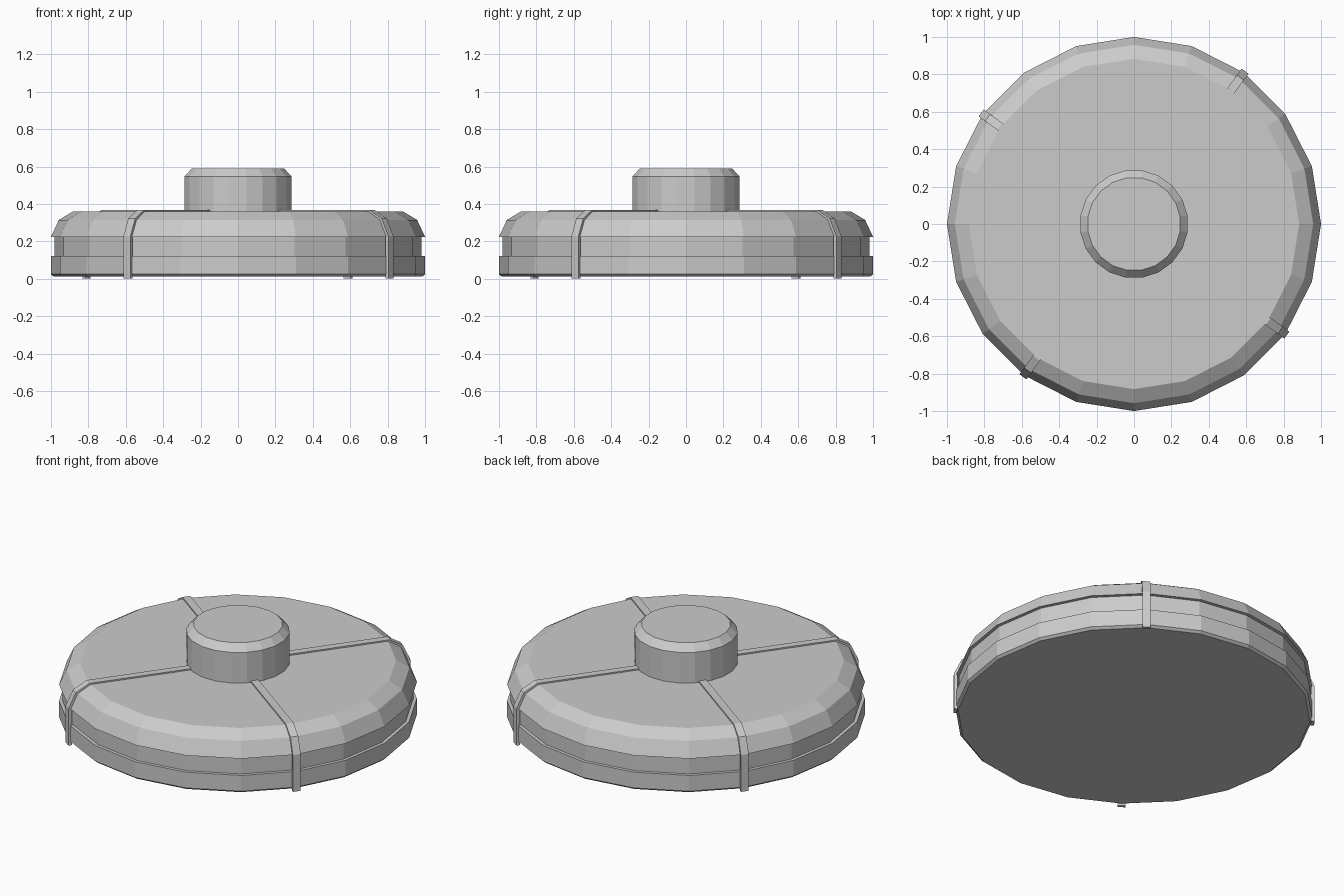
import bpy, bmesh
from math import sin, cos, radians, pi

if "Cube" in bpy.data.objects:
    bpy.data.objects.remove(bpy.data.objects["Cube"])


def make_object(name, bm):
    bmesh.ops.recalc_face_normals(bm, faces=bm.faces)
    mesh = bpy.data.meshes.new(name)
    bm.to_mesh(mesh)
    bm.free()
    obj = bpy.data.objects.new(name, mesh)
    bpy.context.collection.objects.link(obj)
    return obj


def turned(name, profile, sides=20, offset=0.0):
    """Closed faceted solid turned from (radius, z) points, bottom to top."""
    bm = bmesh.new()
    angles = [offset + 2 * pi * i / sides for i in range(sides)]
    rings = [[bm.verts.new((r * cos(a), r * sin(a), z)) for a in angles]
             for r, z in profile]
    for low, high in zip(rings, rings[1:]):
        for i in range(sides):
            j = (i + 1) % sides
            bm.faces.new((low[i], low[j], high[j], high[i]))
    bm.faces.new(rings[0][::-1])
    bm.faces.new(rings[-1])
    return make_object(name, bm)


def strap(name, angle, width=0.046):
    """Thin bent band running from the hub over the rim and down the side."""
    outer = [(0.26, 0.368), (0.887, 0.368), (0.967, 0.322), (1.01, 0.23), (1.01, 0.003)]
    inner = [(0.26, 0.35), (0.88, 0.35), (0.95, 0.31), (0.99, 0.225), (0.99, 0.003)]
    bm = bmesh.new()

    def row(points, side):
        return [bm.verts.new((r, side * width / 2, z)) for r, z in points]

    ol, orr, il, ir = row(outer, -1), row(outer, 1), row(inner, -1), row(inner, 1)
    for k in range(len(outer) - 1):
        for a, b in ((ol, orr), (orr, ir), (ir, il), (il, ol)):
            bm.faces.new((a[k], b[k], b[k + 1], a[k + 1]))
    for k in (0, -1):
        bm.faces.new((ol[k], orr[k], ir[k], il[k]))
    obj = make_object(name, bm)
    obj.rotation_euler.z = angle
    return obj


# Main body: base band, recessed waist and rounded lid
turned("body", [(0.985, 0.012), (1.0, 0.025), (1.0, 0.122), (0.98, 0.122),
                (0.98, 0.225), (1.0, 0.225), (0.958, 0.315), (0.883, 0.36)])

# Central pressure button with chamfered top
turned("centre_button", [(0.29, 0.35), (0.29, 0.548), (0.25, 0.59)], offset=radians(9))

# Four straps, on the body's corner edges
for n in range(4):
    strap(f"strap_{n + 1}", radians(54 + 90 * n))
